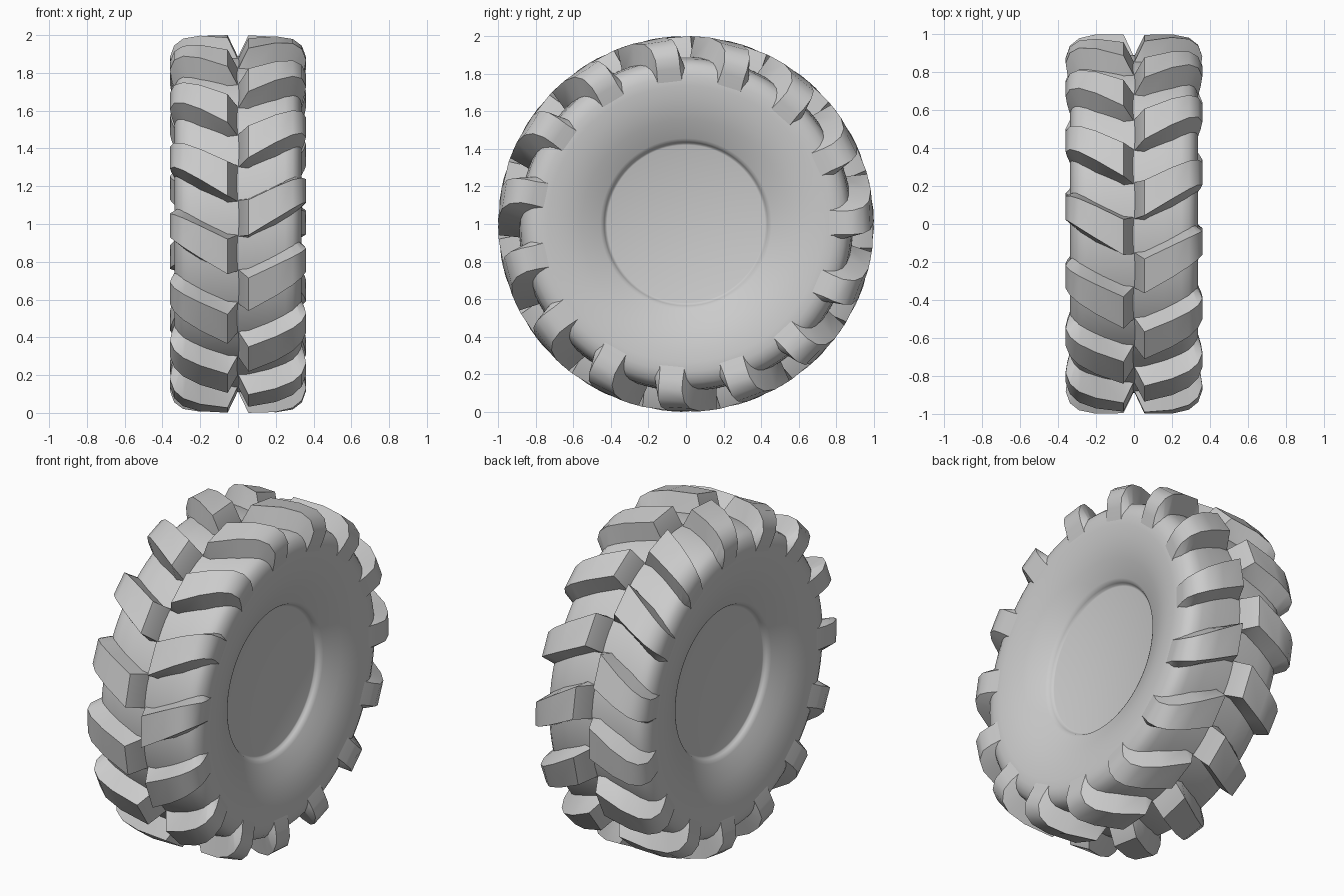
import bpy, bmesh, math

if "Cube" in bpy.data.objects:
    bpy.data.objects.remove(bpy.data.objects["Cube"])

N = 15                    # lugs on each side of the tread
PITCH = 2 * math.pi / N
RAD = math.radians

rubber = bpy.data.materials.new("light_grey_rubber")
rubber.diffuse_color = (0.6, 0.6, 0.6, 1)
rubber.use_nodes = True
rubber.node_tree.nodes["Principled BSDF"].inputs["Base Color"].default_value = rubber.diffuse_color


def point(x, r, a):
    # a = 0 at the front, rising over the top towards the back
    return (x, -r * math.cos(a), 1 + r * math.sin(a))


def finish(name, bm, angle):
    bmesh.ops.recalc_face_normals(bm, faces=bm.faces)
    me = bpy.data.meshes.new(name)
    bm.to_mesh(me)
    bm.free()
    ob = bpy.data.objects.new(name, me)
    bpy.context.collection.objects.link(ob)
    me.materials.append(rubber)
    bpy.ops.object.select_all(action='DESELECT')
    ob.select_set(True)
    bpy.context.view_layer.objects.active = ob
    bpy.ops.object.shade_smooth_by_angle(angle=RAD(angle))
    return ob


# Tyre carcass with dished sidewalls and flat hub discs, as (x, radius)
half = [(0.213, 0.420), (0.216, 0.428), (0.228, 0.435), (0.240, 0.443), (0.247, 0.456),
        (0.268, 0.50), (0.292, 0.555), (0.311, 0.61), (0.325, 0.67), (0.334, 0.735),
        (0.336, 0.785), (0.329, 0.815), (0.315, 0.845), (0.29, 0.868), (0.25, 0.88),
        (0.16, 0.888), (0.0, 0.89)]
profile = half + [(-x, r) for x, r in reversed(half[:-1])]
SEG = 90
bm = bmesh.new()
rings = [[bm.verts.new(point(x, r, 2 * math.pi * i / SEG)) for i in range(SEG)]
         for x, r in profile]
for a, b in zip(rings, rings[1:]):
    for i in range(SEG):
        j = (i + 1) % SEG
        bm.faces.new((a[i], a[j], b[j], b[i]))
bm.faces.new(rings[0])
bm.faces.new(rings[-1])
finish("tyre_body", bm, 50)

# Slanted lugs: outer line, embedded base line, top and base half-widths in
# degrees, from the tread centre to where the lug fades into the sidewall
sections = [((0.0, 0.885), (0.0, 0.86), 6.3, 6.5),
            ((0.055, 1.0), (0.055, 0.865), 5.4, 6.9),
            ((0.20, 1.0), (0.20, 0.865), 4.9, 7.0),
            ((0.29, 0.982), (0.27, 0.85), 4.5, 7.0),
            ((0.338, 0.945), (0.30, 0.83), 4.2, 6.8),
            ((0.36, 0.885), (0.31, 0.81), 4.1, 6.6),
            ((0.352, 0.83), (0.315, 0.78), 4.3, 6.4),
            ((0.333, 0.755), (0.315, 0.75), 5.0, 6.0)]
SLANT = RAD(9.5)


def add_lug(bm, side, centre):
    loops = []
    shift = 0
    for (xt, rt), (xb, rb), top, base in sections:
        shift = max(shift, SLANT * max(0, xt - 0.055) / 0.305)
        c, ht, hb = centre + shift, RAD(top), RAD(base)
        loops.append([bm.verts.new(point(side * x, r, c + h)) for x, r, h in
                      ((xb, rb, -hb), (xt, rt, -ht), (xt, rt, ht), (xb, rb, hb))])
    for a, b in zip(loops, loops[1:]):
        for i in range(4):
            j = (i + 1) % 4
            bm.faces.new((a[i], a[j], b[j], b[i]))
    bm.faces.new(loops[0])
    bm.faces.new(loops[-1])


# The two rows are staggered by half a pitch
for name, side, start in (("left_tread_lugs", -1, 14), ("right_tread_lugs", 1, 2)):
    bm = bmesh.new()
    for k in range(N):
        add_lug(bm, side, RAD(start) + k * PITCH)
    finish(name, bm, 35)
